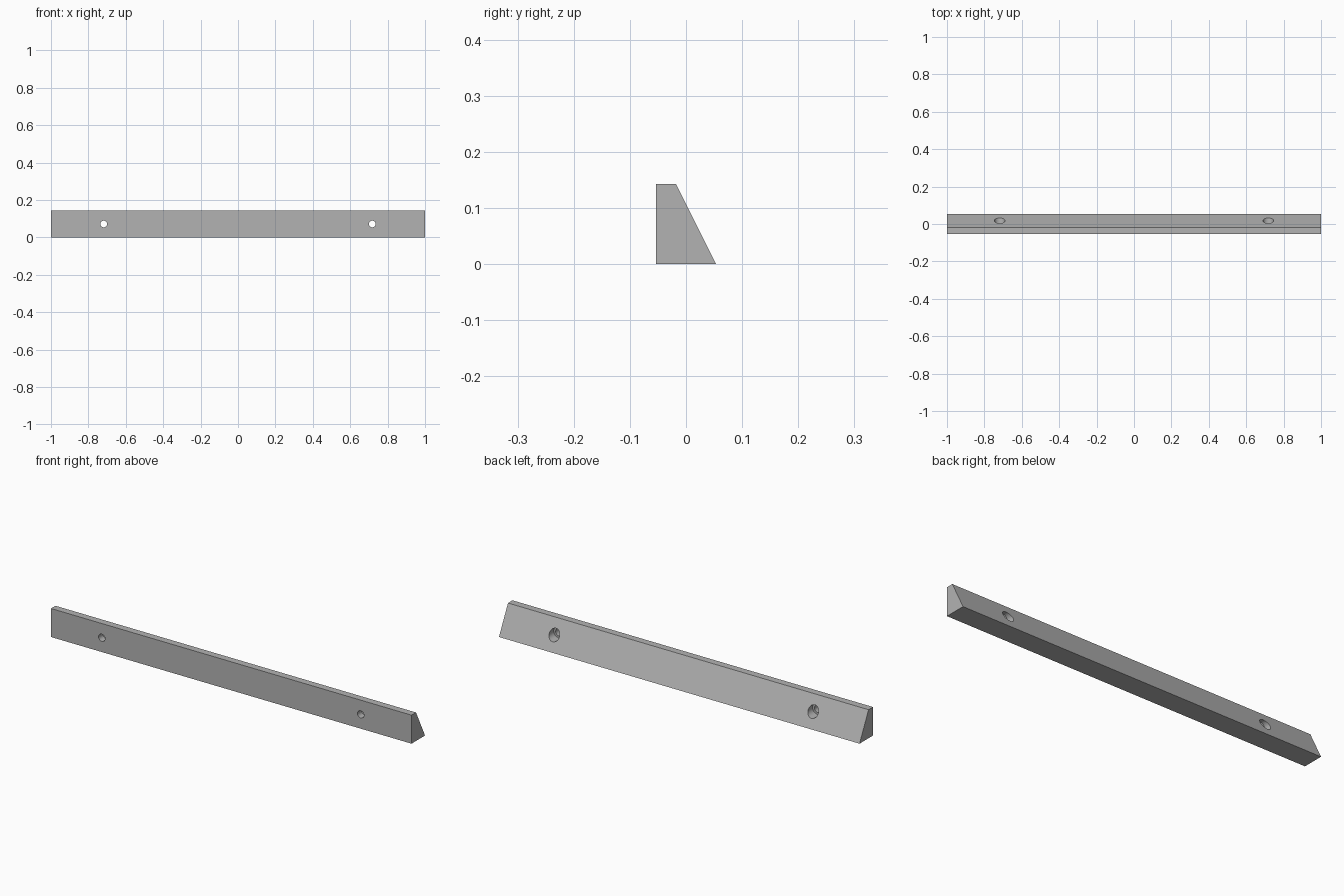
import bpy
import bmesh
from math import pi
from mathutils import Matrix

cube = bpy.data.objects.get("Cube")
if cube:
    bpy.data.objects.remove(cube, do_unlink=True)

HALF_DEPTH = 0.0535
HEIGHT = 0.143
HOLE_X = 0.718

grey = bpy.data.materials.new("plain_grey")
grey.use_nodes = True
colour = (0.45, 0.45, 0.45, 1)
grey.diffuse_color = colour
grey.node_tree.nodes["Principled BSDF"].inputs["Base Color"].default_value = colour


def add_object(name, bm):
    bmesh.ops.recalc_face_normals(bm, faces=bm.faces)
    mesh = bpy.data.meshes.new(name)
    bm.to_mesh(mesh)
    bm.free()
    mesh.materials.append(grey)
    obj = bpy.data.objects.new(name, mesh)
    bpy.context.collection.objects.link(obj)
    return obj


def drill(target, name, x, radius, y_start, y_end):
    """Cut a round hole along y through the target."""
    bm = bmesh.new()
    place = Matrix.Translation((x, (y_start + y_end) / 2, HEIGHT / 2))
    bmesh.ops.create_cone(bm, cap_ends=True, segments=32, radius1=radius, radius2=radius,
                          depth=y_end - y_start, matrix=place @ Matrix.Rotation(pi / 2, 4, "X"))
    cutter = add_object(name, bm)
    cutter.hide_render = True
    cutter.hide_set(True)
    cut = target.modifiers.new(name, "BOOLEAN")
    cut.operation = "DIFFERENCE"
    cut.solver = "EXACT"
    cut.object = cutter


# Rail: a sloped-back profile swept along x
bm = bmesh.new()
profile = [(-HALF_DEPTH, 0), (HALF_DEPTH, 0), (-0.018, HEIGHT), (-HALF_DEPTH, HEIGHT)]
end = bm.faces.new([bm.verts.new((-1, y, z)) for y, z in profile])
sweep = bmesh.ops.extrude_face_region(bm, geom=[end])
moved = [v for v in sweep["geom"] if isinstance(v, bmesh.types.BMVert)]
bmesh.ops.translate(bm, verts=moved, vec=(2, 0, 0))
rail = add_object("rail", bm)

# Screw holes with wider counterbores from the sloped back
for side, x in (("right", -HOLE_X), ("left", HOLE_X)):
    drill(rail, side + "_screw_hole_cutter", x, 0.018, -0.1, 0.1)
    drill(rail, side + "_counterbore_cutter", x, 0.0285, -0.018, 0.1)

# Apply the cuts, then drop the cutters and smooth the bore walls
bpy.context.view_layer.update()
cut_mesh = bpy.data.meshes.new_from_object(
    rail.evaluated_get(bpy.context.evaluated_depsgraph_get()))
rail.modifiers.clear()
rail.data = cut_mesh
for obj in [o for o in bpy.data.objects if o.name.endswith("_cutter")]:
    bpy.data.objects.remove(obj, do_unlink=True)

bpy.context.view_layer.objects.active = rail
rail.select_set(True)
bpy.ops.object.shade_smooth_by_angle(angle=0.5)
